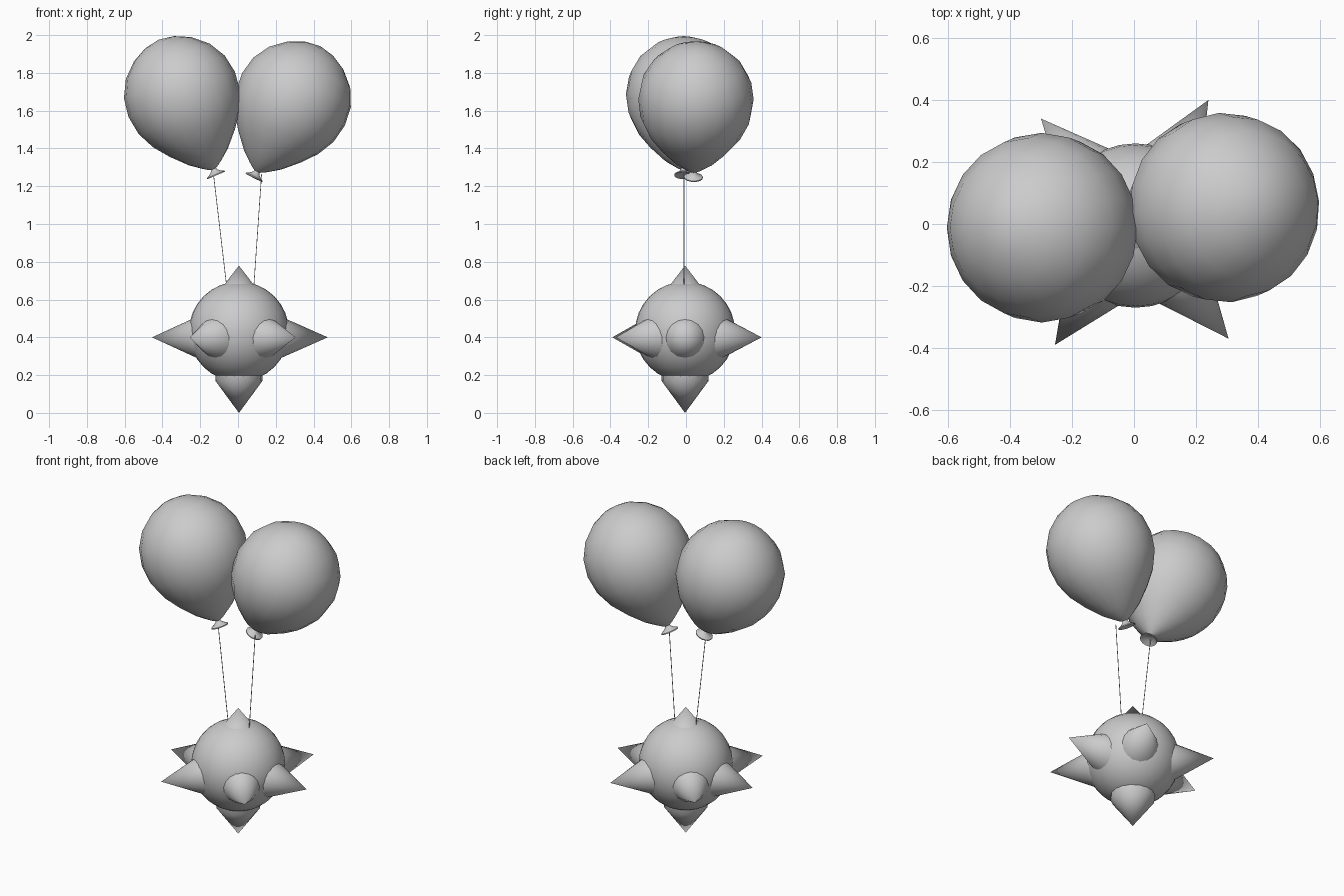
import bpy, bmesh, math
from mathutils import Vector

if "Cube" in bpy.data.objects:
    bpy.data.objects.remove(bpy.data.objects["Cube"])


def lathe(name, profile, origin, axis, segs=20, angle=60):
    """Spin (distance along axis, radius) points around an axis from origin."""
    bm = bmesh.new()
    verts = [bm.verts.new((r, 0, t)) for t, r in profile]
    edges = [bm.edges.new(p) for p in zip(verts, verts[1:])]
    bmesh.ops.spin(bm, geom=verts + edges, cent=(0, 0, 0), axis=(0, 0, 1),
                   angle=2 * math.pi, steps=segs, use_duplicate=False)
    bmesh.ops.remove_doubles(bm, verts=bm.verts, dist=0.0005)
    bmesh.ops.recalc_face_normals(bm, faces=bm.faces)
    me = bpy.data.meshes.new(name)
    bm.to_mesh(me)
    bm.free()
    ob = bpy.data.objects.new(name, me)
    bpy.context.collection.objects.link(ob)
    ob.location = origin
    ob.rotation_mode = 'QUATERNION'
    ob.rotation_quaternion = Vector(axis).to_track_quat('Z', 'Y')
    smooth(ob, angle)
    return ob


def smooth(ob, angle):
    bpy.ops.object.select_all(action='DESELECT')
    ob.select_set(True)
    bpy.context.view_layer.objects.active = ob
    bpy.ops.object.shade_smooth_by_angle(angle=math.radians(angle))


# Round body
bpy.ops.mesh.primitive_uv_sphere_add(segments=32, ring_count=16, radius=0.265,
                                     location=(0.005, -0.005, 0.43))
body = bpy.context.object
body.name = "body"
smooth(body, 60)

# Six spikes around the middle
hub = Vector((0.005, -0.005, 0.4))
for i, (x, y) in enumerate([(0.475, -0.005), (0.24, 0.40), (-0.30, 0.34),
                            (-0.455, -0.005), (-0.255, -0.39), (0.305, -0.37)]):
    d = Vector((x, y, 0.4)) - hub
    L = d.length
    lathe(f"side_spike_{i + 1}", [(0.18, 0), (0.21, 0.115), (L, 0)], hub, d, 16)

# Top and bottom spikes
lathe("top_spike", [(0.17, 0), (0.2, 0.115), (0.35, 0)], body.location, (0, 0, 1), 16)
lathe("bottom_spike", [(0.15, 0), (0.2, 0.125), (0.26, 0.125), (0.43, 0)],
      body.location, (0, 0, -1), 16)

# Balloons and their flared knots
balloon = [(0, 0.013), (0.012, 0.035), (0.03, 0.06), (0.07, 0.112), (0.15, 0.187),
           (0.23, 0.248), (0.326, 0.292), (0.43, 0.306), (0.53, 0.29),
           (0.62, 0.241), (0.69, 0.165), (0.73, 0.083), (0.745, 0)]
knot = [(0.01, 0.012), (-0.008, 0.018), (-0.02, 0.032), (-0.03, 0.05),
        (-0.036, 0.05), (-0.025, 0.02), (-0.022, 0)]
for side, neck, axis in [("left", (-0.13, -0.012, 1.29), (-0.39, 0, 0.92)),
                         ("right", (0.10, 0.04, 1.277), (0.45, 0.03, 0.89))]:
    lathe(side + "_balloon", balloon, neck, axis, 20)
    lathe(side + "_knot", knot, neck, axis, 16)

# Strings from knots to body
for side, a, b in [("left", (-0.06, -0.01, 0.67), (-0.13, -0.01, 1.265)),
                   ("right", (0.083, -0.01, 0.66), (0.125, -0.01, 1.265))]:
    d = Vector(b) - Vector(a)
    lathe(side + "_string", [(0, 0), (0, 0.002), (d.length, 0.002), (d.length, 0)], a, d, 6)
